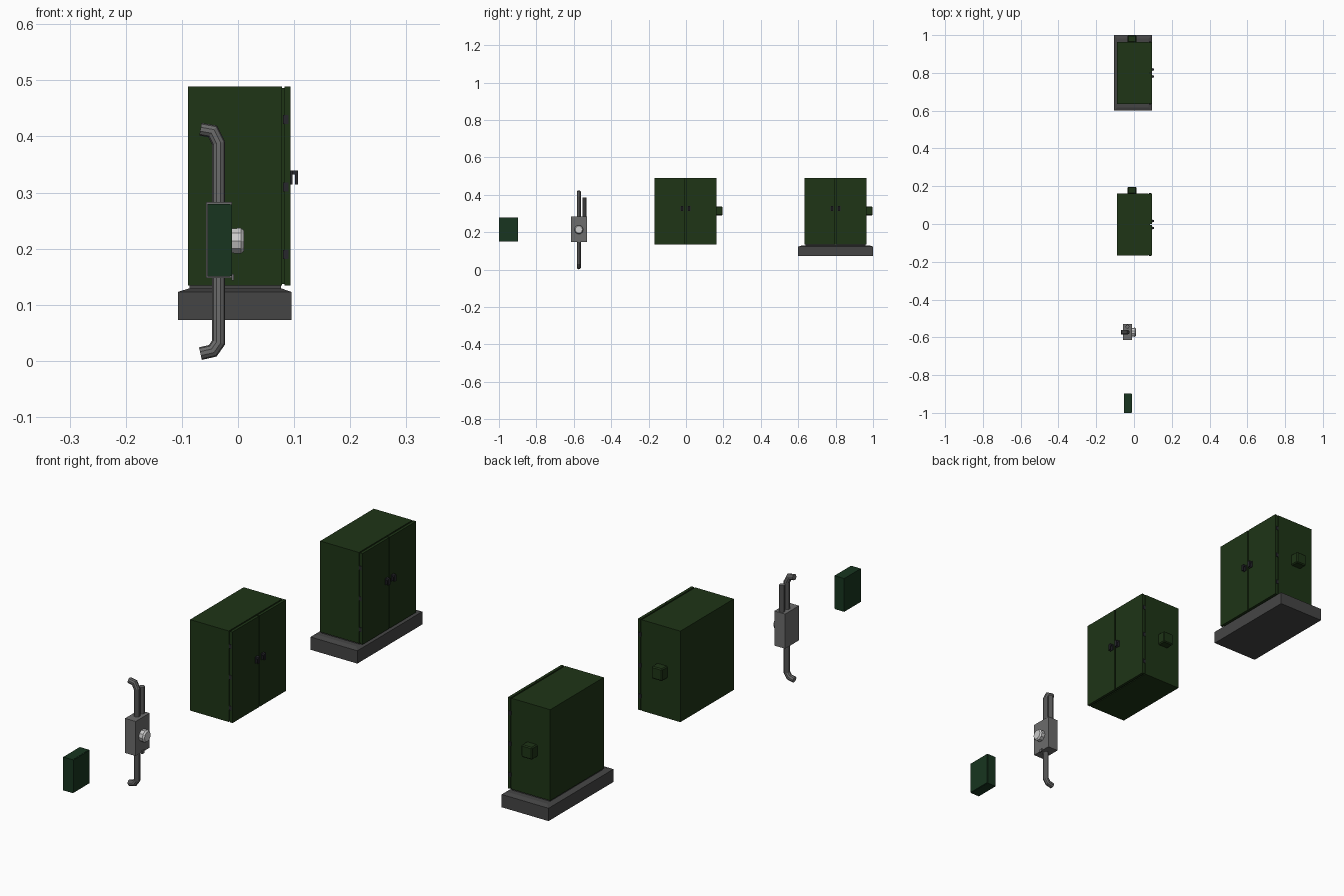
import bpy, bmesh, math
from mathutils import Vector

if "Cube" in bpy.data.objects:
    bpy.data.objects.remove(bpy.data.objects["Cube"])


def material(name, r, g, b):
    m = bpy.data.materials.new(name)
    m.diffuse_color = (r, g, b, 1)
    m.use_nodes = True
    m.node_tree.nodes["Principled BSDF"].inputs["Base Color"].default_value = m.diffuse_color
    return m


GREEN = material("cabinet_green", 0.013, 0.035, 0.008)
DARK_GREEN = material("box_green", 0.009, 0.036, 0.014)
METAL = material("dull_metal", 0.15, 0.15, 0.15)
BLACK = material("handle_black", 0.02, 0.02, 0.025)
CONCRETE = material("slab_grey", 0.06, 0.06, 0.06)
GLASS = material("meter_face", 0.6, 0.6, 0.6)


def finish(name, bm, mat):
    bmesh.ops.recalc_face_normals(bm, faces=bm.faces)
    me = bpy.data.meshes.new(name)
    bm.to_mesh(me)
    bm.free()
    me.materials.append(mat)
    ob = bpy.data.objects.new(name, me)
    bpy.context.collection.objects.link(ob)
    return ob


def box(name, x, y, z, mat, bevel=0):
    bm = bmesh.new()
    bmesh.ops.create_cube(bm, size=1)
    for v in bm.verts:
        v.co = Vector([(r[0] + r[1]) / 2 + c * (r[1] - r[0]) for c, r in zip(v.co, (x, y, z))])
    if bevel:
        bmesh.ops.bevel(bm, geom=bm.edges[:], offset=bevel, segments=1, affect='EDGES')
    return finish(name, bm, mat)


def loft(name, rings, mat):
    bm = bmesh.new()
    loops = [[bm.verts.new(p) for p in ring] for ring in rings]
    n = len(loops[0])
    for a, b in zip(loops, loops[1:]):
        for i in range(n):
            j = (i + 1) % n
            bm.faces.new((a[i], a[j], b[j], b[i]))
    bm.faces.new(loops[0])
    bm.faces.new(loops[-1])
    return finish(name, bm, mat)


def pipe(name, y, path, r, mat, sides=10):
    # sweep a ring along a path in the xz plane, mitring each bend
    pts = [Vector((x, 0, z)) for x, z in path]
    rings = []
    for i, p in enumerate(pts):
        d0 = (p - pts[i - 1]).normalized() if i else (pts[1] - p).normalized()
        d1 = (pts[i + 1] - p).normalized() if i < len(pts) - 1 else d0
        t = (d0 + d1).normalized()
        side = Vector((t.z, 0, -t.x)) / max(t.dot(d0), 0.5)
        ring = []
        for k in range(sides):
            a = 2 * math.pi * k / sides
            q = p + side * r * math.cos(a)
            ring.append((q.x, y + r * math.sin(a), q.z))
        rings.append(ring)
    return loft(name, rings, mat)


def rect(x0, x1, y0, y1, z):
    return [(x0, y0, z), (x1, y0, z), (x1, y1, z), (x0, y1, z)]


def cabinet(tag, cy):
    y0, y1 = cy - 0.165, cy + 0.165
    z0, z1 = 0.134, 0.489
    box(tag + "_body", (-0.089, 0.078), (y0, y1), (z0, z1), GREEN)
    box(tag + "_door_recess", (0.077, 0.084), (y0 + 0.003, y1 - 0.003), (z0 + 0.003, z1 - 0.003), GREEN)
    # vent box on the back wall
    box(tag + "_side_box", (-0.034, 0.013), (y1 - 0.003, y1 + 0.034), (0.29, 0.338), GREEN, 0.004)
    for s, side in ((-1, "left"), (1, "right")):
        span = lambda a, b: tuple(sorted((cy + s * a, cy + s * b)))
        box(f"{tag}_{side}_door", (0.083, 0.094), span(0.002, 0.165), (z0, z1), GREEN)
        # hooked pull handle with a hanging grip
        box(f"{tag}_{side}_handle_arm", (0.092, 0.107), span(0.013, 0.024), (0.332, 0.339), BLACK)
        box(f"{tag}_{side}_handle_grip", (0.102, 0.107), span(0.013, 0.024), (0.314, 0.334), BLACK)
        box(f"{tag}_{side}_handle_plate", (0.092, 0.097), span(0.010, 0.027), (0.314, 0.339), BLACK)
        # hinges at the outer door edge
        for i, z in enumerate((0.19, 0.31, 0.43)):
            box(f"{tag}_{side}_hinge_{i}", (0.08, 0.09), span(0.16, 0.1665), (z - 0.008, z + 0.008), BLACK)


cabinet("cabinet", -0.003)
cabinet("slab_cabinet", 0.799)

# concrete slab with chamfered top and cabinet plinth
loft("slab", [rect(-0.107, 0.095, 0.6, 1.0, 0.073), rect(-0.107, 0.095, 0.6, 1.0, 0.123),
              rect(-0.088, 0.078, 0.618, 0.982, 0.129)], CONCRETE)
box("plinth", (-0.086, 0.077), (0.638, 0.96), (0.127, 0.135), CONCRETE)

# electricity meter box, dial and latch
box("meter_box", (-0.057, -0.011), (-0.615, -0.529), (0.148, 0.283), METAL)
box("meter_latch", (-0.012, -0.007), (-0.58, -0.565), (0.143, 0.155), METAL)
rings = []
for x, r in ((-0.012, 0.023), (0.005, 0.024), (0.011, 0.019)):
    rings.append([(x, -0.573 + r * math.cos(math.pi * k / 5), 0.214 + r * math.sin(math.pi * k / 5))
                  for k in range(10)])
loft("meter_dial", rings, GLASS)

# conduits above and below the meter
X = -0.0345
pipe("upper_conduit", -0.573, [(X, 0.28), (X, 0.388), (-0.045, 0.409), (-0.067, 0.413)], 0.0115, METAL)
pipe("lower_conduit", -0.573, [(X, 0.15), (X, 0.033), (-0.045, 0.018), (-0.067, 0.013)], 0.0115, METAL)
pipe("short_conduit", -0.543, [(X, 0.28), (X, 0.387)], 0.0105, METAL)

# small utility box with cover
box("utility_box", (-0.054, -0.014), (-1.0, -0.898), (0.15, 0.28), DARK_GREEN)
box("utility_box_cover", (-0.0145, -0.011), (-0.999, -0.899), (0.151, 0.279), DARK_GREEN)
